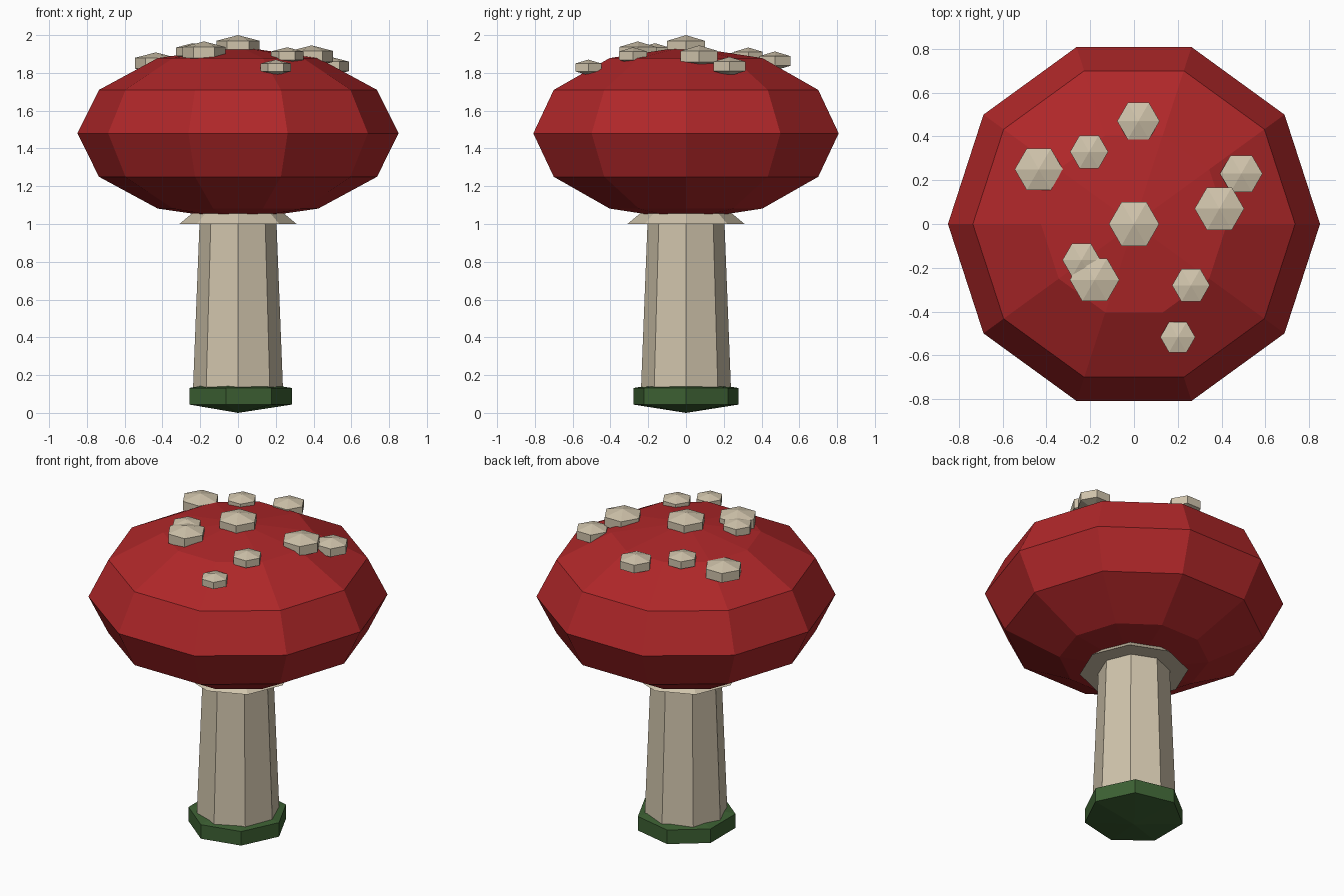
import bpy
import bmesh
from math import cos, sin, pi, sqrt

cube = bpy.data.objects.get("Cube")
if cube:
    bpy.data.objects.remove(cube, do_unlink=True)


def material(name, rgb):
    mat = bpy.data.materials.new(name)
    mat.use_nodes = True
    color = (*rgb, 1)
    mat.diffuse_color = color
    mat.node_tree.nodes["Principled BSDF"].inputs["Base Color"].default_value = color
    return mat


red = material("cap red", (0.43, 0.02, 0.022))
cream = material("stem cream", (0.63, 0.55, 0.41))
green = material("moss green", (0.046, 0.118, 0.033))


def lathe(name, profile, sides, mat, location=(0, 0, 0)):
    """Spin (radius, z) points, bottom to top, with a corner on +x; close both ends."""
    bm = bmesh.new()
    rings = []
    for radius, z in profile:
        if radius == 0:
            rings.append([bm.verts.new((0, 0, z))] * sides)
        else:
            rings.append([bm.verts.new((radius * cos(2 * pi * i / sides),
                                        radius * sin(2 * pi * i / sides), z))
                          for i in range(sides)])
    for low, high in zip(rings, rings[1:]):
        for i in range(sides):
            j = (i + 1) % sides
            corners = dict.fromkeys((low[i], low[j], high[j], high[i]))
            bm.faces.new(list(corners))
    if profile[0][0]:
        bm.faces.new(rings[0][::-1])
    if profile[-1][0]:
        bm.faces.new(rings[-1])
    mesh = bpy.data.meshes.new(name)
    bm.to_mesh(mesh)
    bm.free()
    mesh.materials.append(mat)
    obj = bpy.data.objects.new(name, mesh)
    obj.location = location
    bpy.context.collection.objects.link(obj)
    return obj


def ellipsoid(name, radius, height, sides, bands, mat, location):
    """Faceted ball squashed to the given half height."""
    profile = [(0, -height)]
    profile += [(radius * sin(pi * k / bands), -height * cos(pi * k / bands))
                for k in range(1, bands)]
    profile.append((0, height))
    return lathe(name, profile, sides, mat, location)


# Mossy foot, stem and flared collar
ellipsoid("moss_base", 0.329, 0.088, 7, 3, green, (0, 0, 0.088))
lathe("stem", [(0.24, 0.08), (0.2, 1.1)], 8, cream)
lathe("collar", [(0.31, 1.0), (0.19, 1.1)], 8, cream)

# Cap
CAP_R, CAP_H, CAP_Z = 0.85, 0.46, 1.48
ellipsoid("cap", CAP_R, CAP_H, 10, 6, red, (0, 0, CAP_Z))

# Raised spots resting on the cap: x, y, visible radius
spots = [(0, 0, 0.115), (0.39, 0.07, 0.113), (0.49, 0.23, 0.097),
         (0.02, 0.47, 0.097), (-0.205, 0.33, 0.087), (-0.435, 0.25, 0.11),
         (-0.24, -0.165, 0.087), (-0.18, -0.255, 0.113),
         (0.26, -0.28, 0.086), (0.2, -0.517, 0.08)]
for n, (x, y, r) in enumerate(spots, 1):
    z = CAP_Z + CAP_H * sqrt(1 - (x * x + y * y) / CAP_R ** 2)
    radius = r / sin(pi / 3)
    ellipsoid(f"spot_{n}", radius, radius * 0.45, 6, 3, cream, (x, y, z))
